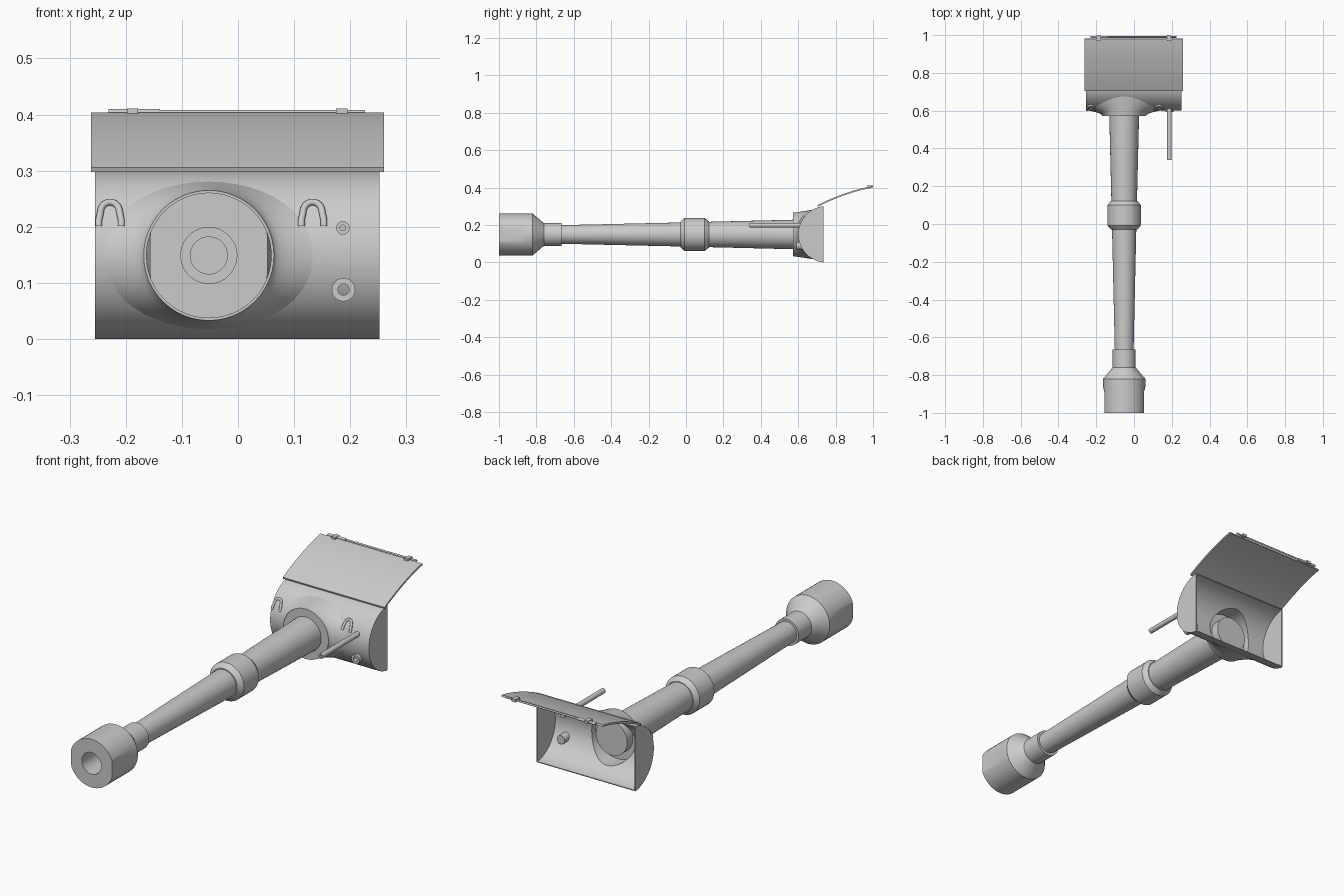
import bpy, bmesh, math

if "Cube" in bpy.data.objects:
    bpy.data.objects.remove(bpy.data.objects["Cube"])

CX, CZ = -0.052, 0.149          # barrel axis
SY, SZ, SR = 0.751, 0.15, 0.151  # shield arc centre and radius

grey = bpy.data.materials.new("plain grey")
grey.diffuse_color = (0.6, 0.6, 0.6, 1)
grey.use_nodes = True
grey.node_tree.nodes["Principled BSDF"].inputs["Base Color"].default_value = grey.diffuse_color


def shield_y(z):
    return SY - math.sqrt(max(SR ** 2 - (z - SZ) ** 2, 0))


def finish(name, bm, angle=20, recalc=True):
    if recalc:
        bmesh.ops.recalc_face_normals(bm, faces=bm.faces)
    mesh = bpy.data.meshes.new(name)
    bm.to_mesh(mesh)
    bm.free()
    mesh.materials.append(grey)
    ob = bpy.data.objects.new(name, mesh)
    bpy.context.collection.objects.link(ob)
    smooth(ob, angle)
    return ob


def activate(ob):
    bpy.ops.object.select_all(action='DESELECT')
    ob.select_set(True)
    bpy.context.view_layer.objects.active = ob


def smooth(ob, angle):
    activate(ob)
    bpy.ops.object.shade_smooth_by_angle(angle=math.radians(angle))


def loft(name, rings, cap_start=False, cap_end=False, closed=False, angle=20):
    """Skin a list of equally sized point loops."""
    bm = bmesh.new()
    loops = [[bm.verts.new(p) for p in ring] for ring in rings]
    pairs = list(zip(loops, loops[1:])) + ([(loops[-1], loops[0])] if closed else [])
    for a, b in pairs:
        n = len(a)
        for i in range(n):
            j = (i + 1) % n
            bm.faces.new((a[i], a[j], b[j], b[i]))
    if cap_start:
        bm.faces.new(loops[0])
    if cap_end:
        bm.faces.new(loops[-1])
    return finish(name, bm, angle)


def circle(y, r, x=CX, z=CZ, n=48, flat=None):
    pts = []
    for i in range(n):
        a = math.tau * i / n
        dx = r * math.cos(a)
        if flat:
            dx = max(-flat, min(flat, dx))
        pts.append((x + dx, y, z + r * math.sin(a)))
    return pts


def lathe(name, profile, x=CX, z=CZ, n=48, **kw):
    return loft(name, [circle(y, r, x, z, n) for y, r in profile], **kw)


def box(name, x0, x1, y0, y1, z0, z1):
    corners = lambda z: [(x0, y0, z), (x1, y0, z), (x1, y1, z), (x0, y1, z)]
    return loft(name, [corners(z0), corners(z1)], cap_start=True, cap_end=True)


# Muzzle brake with flattened sides and a stepped bore
loft("muzzle_brake", [
    circle(-0.70, 0.033),
    circle(-0.86, 0.033),
    circle(-0.86, 0.050),
    circle(-1.0, 0.050),
    circle(-1.0, 0.112, flat=0.105),
    circle(-0.89, 0.112, flat=0.105),
    circle(-0.86, 0.112),
    circle(-0.82, 0.112),
    circle(-0.76, 0.061),
    circle(-0.665, 0.061),
    circle(-0.665, 0.045)], cap_start=True, cap_end=True, angle=15)

# Tapered barrel and its sleeve
lathe("barrel", [(-0.70, 0.049), (0.05, 0.066), (0.62, 0.080)],
      cap_start=True, cap_end=True)
lathe("barrel_sleeve", [(-0.03, 0.060), (-0.03, 0.069), (-0.008, 0.088),
                        (0.10, 0.088), (0.122, 0.071), (0.122, 0.060)], angle=15)

# Curved shield: half drum with open back, hollowed and pierced for the barrel
bm = bmesh.new()
half = math.acos((SY - 0.735) / SR)
sides = []
for x in (-0.255, 0.252):
    sides.append([bm.verts.new((x, SY - SR * math.cos(a), SZ + SR * math.sin(a)))
                  for a in (half * (2 * i / 40 - 1) for i in range(41))])
left, right = sides
for i in range(40):
    bm.faces.new((left[i], left[i + 1], right[i + 1], right[i]))
bm.faces.new(left)
bm.faces.new(right)
back = bm.faces.new((left[0], left[-1], right[-1], right[0]))
bmesh.ops.recalc_face_normals(bm, faces=bm.faces)
bmesh.ops.delete(bm, geom=[back], context='FACES_ONLY')
shield = finish("shield", bm, recalc=False)
solid = shield.modifiers.new("thickness", 'SOLIDIFY')
solid.thickness = 0.006
solid.offset = -1
cutter = lathe("hole_cutter", [(0.5, 0.112), (0.72, 0.112)], cap_start=True, cap_end=True)
cutter.hide_render = True
cut = shield.modifiers.new("barrel_hole", 'BOOLEAN')
cut.operation = 'DIFFERENCE'
cut.solver = 'EXACT'
cut.object = cutter
activate(shield)
for m in ("thickness", "barrel_hole"):
    bpy.ops.object.modifier_apply(modifier=m)
bpy.data.objects.remove(cutter)
smooth(shield, 25)

# Collar: inner tube, front ring and a flare that blends into the shield
rings = [[(x, shield_y(z) + 0.006, z) for x, _, z in circle(0, 0.112)],
         circle(0.577, 0.112), circle(0.577, 0.070),
         circle(0.572, 0.070), circle(0.572, 0.116)]
STEPS = 8
for k in range(1, STEPS + 1):
    t = k / STEPS
    ring = []
    for i in range(48):
        a = math.tau * i / 48
        z_end = CZ + 0.132 * math.sin(a)
        ring.append((CX + (0.116 + 0.08 * t * t) * math.cos(a),
                     0.572 + (shield_y(z_end) + 0.002 - 0.572) * t,
                     CZ + (0.116 + 0.016 * t) * math.sin(a)))
    rings.append(ring)
loft("barrel_collar", rings, angle=35)

# Raised curved cover behind the shield
top = [(0.703, 0.306), (0.75, 0.329), (0.80, 0.350), (0.85, 0.369),
       (0.90, 0.385), (0.94, 0.396), (0.98, 0.404)]
under = [(y + 0.003, z - 0.008) for y, z in reversed(top)]
section = top + under
loft("top_cover", [[(x, y, z) for y, z in section] for x in (-0.262, 0.26)],
     cap_start=True, cap_end=True)

# Thin hinge rod with a thicker end and two clips
lathe("hinge_rod", [(0, 0.004), (0.457, 0.004)], x=0, z=0, n=12,
      cap_start=True, cap_end=True)
lathe("hinge_rod_grip", [(0, 0.006), (0.092, 0.006)], x=0, z=0, n=12,
      cap_start=True, cap_end=True)
for name in ("hinge_rod", "hinge_rod_grip"):
    ob = bpy.data.objects[name]
    ob.rotation_euler.z = -math.pi / 2
    ob.location = (-0.231, 0.990, 0.404)
for x, side in ((-0.188, "left"), (0.185, "right")):
    box("hinge_clip_" + side, x - 0.010, x + 0.010, 0.968, 1.0, 0.399, 0.411)

# Side rod and lower port, both hollow tubes through the shield
lathe("side_rod", [(0.64, 0.012), (0.34, 0.012), (0.34, 0.005), (0.40, 0.005)],
      x=0.187, z=0.198, n=20, cap_start=True, cap_end=True)
lathe("lower_port", [(0.65, 0.020), (0.592, 0.021), (0.592, 0.010), (0.64, 0.010)],
      x=0.188, z=0.088, n=24, cap_start=True, cap_end=True)

# Lifting loops, shaped like an upside-down U lying against the shield
for cx, side in ((-0.228, "left"), (0.133, "right")):
    path = [(-0.020, 0.201), (-0.020, 0.212)]
    path += [(-0.017 * math.cos(a), 0.226 + 0.018 * math.sin(a))
             for a in (math.pi * i / 12 for i in range(13))]
    path += [(0.020, 0.212), (0.020, 0.201)]
    loops = []
    for i, (dx, z) in enumerate(path):
        p, q = path[max(i - 1, 0)], path[min(i + 1, len(path) - 1)]
        tx, tz = q[0] - p[0], q[1] - p[1]
        ln = math.hypot(tx, tz)
        nx, nz = -tz / ln, tx / ln
        r = 0.006
        loops.append([(cx + dx + nx * r * math.cos(a), shield_y(z) - 0.005 + r * math.sin(a),
                       z + nz * r * math.cos(a)) for a in (math.tau * j / 10 for j in range(10))])
    loft("lifting_loop_" + side, loops, cap_start=True, cap_end=True, angle=40)
